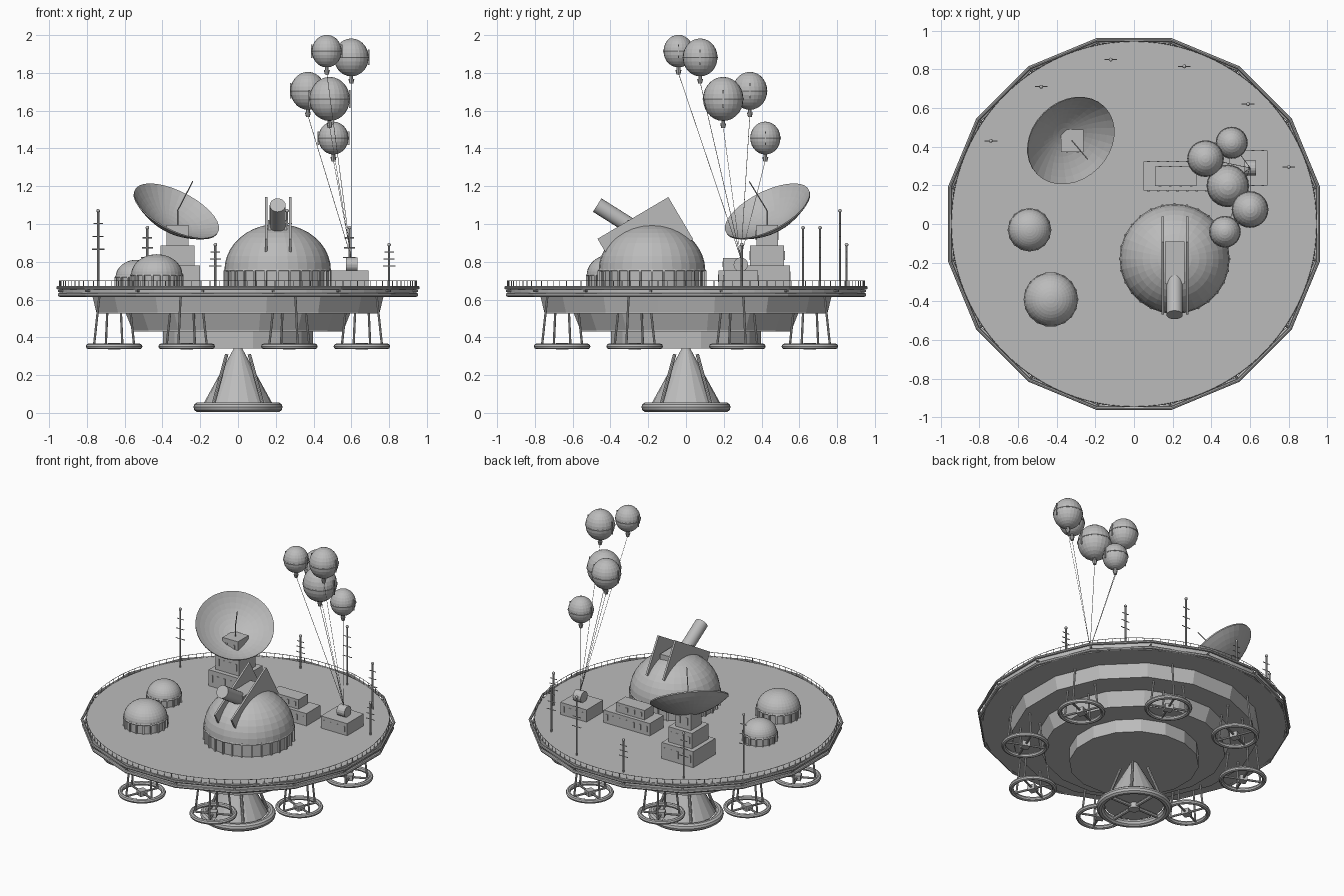
import bpy, bmesh, math
from mathutils import Vector, Matrix, Euler

if bpy.data.objects.get("Cube"):
    bpy.data.objects.remove(bpy.data.objects["Cube"])

grey = bpy.data.materials.new("plain_grey")
grey.use_nodes = True
grey.diffuse_color = (0.5, 0.5, 0.5, 1)
grey.node_tree.nodes["Principled BSDF"].inputs["Base Color"].default_value = (0.5, 0.5, 0.5, 1)
TAU = math.tau


class Part:
    """Collects several primitives into one named mesh object."""

    def __init__(self, name):
        self.name, self.bm = name, bmesh.new()

    def box(self, center, size, rot=(0, 0, 0)):
        m = Matrix.Translation(center) @ Euler(rot).to_matrix().to_4x4() @ Matrix.Diagonal((*size, 1))
        bmesh.ops.create_cube(self.bm, size=1, matrix=m)

    def rod(self, a, b, r1, r2=None, seg=8):
        a, b = Vector(a), Vector(b)
        m = Matrix.Translation((a + b) / 2) @ (b - a).to_track_quat('Z', 'Y').to_matrix().to_4x4()
        bmesh.ops.create_cone(self.bm, cap_ends=True, segments=seg, radius1=r1,
                              radius2=r1 if r2 is None else r2, depth=(b - a).length, matrix=m)

    def ball(self, center, r, seg=24, rings=12, stretch=1):
        m = Matrix.Translation(center) @ Matrix.Diagonal((1, 1, stretch, 1))
        bmesh.ops.create_uvsphere(self.bm, u_segments=seg, v_segments=rings, radius=r, matrix=m)

    def spin(self, profile, center=(0, 0, 0), seg=16, phase=0, closed=False, matrix=None):
        """Revolves (radius, height) points round the vertical axis."""
        m = matrix or Matrix.Translation(center)
        rows = []
        for k in range(seg):
            a = TAU * (k + phase) / seg
            rows.append([self.bm.verts.new(m @ Vector((r * math.cos(a), r * math.sin(a), z)))
                         for r, z in profile])
        n = len(profile)
        for k in range(seg):
            p, q = rows[k], rows[(k + 1) % seg]
            for i in range(n if closed else n - 1):
                j = (i + 1) % n
                self.bm.faces.new((p[i], q[i], q[j], p[j]))

    def ring(self, center, major, minor, seg=32, sides=8, phase=0):
        prof = [(major + minor * math.cos(TAU * i / sides), minor * math.sin(TAU * i / sides))
                for i in range(sides)]
        self.spin(prof, center, seg, phase, True)

    def done(self, smooth=False):
        bmesh.ops.remove_doubles(self.bm, verts=self.bm.verts, dist=1e-6)
        bmesh.ops.recalc_face_normals(self.bm, faces=self.bm.faces)
        me = bpy.data.meshes.new(self.name)
        self.bm.to_mesh(me)
        self.bm.free()
        me.materials.append(grey)
        ob = bpy.data.objects.new(self.name, me)
        bpy.context.collection.objects.link(ob)
        if smooth:
            bpy.ops.object.select_all(action='DESELECT')
            ob.select_set(True)
            bpy.context.view_layer.objects.active = ob
            bpy.ops.object.shade_smooth_by_angle(angle=math.radians(35))


def polar(r, a, z):
    return Vector((r * math.cos(a), r * math.sin(a), z))


# Main deck, rim rings and stepped hull
p = Part("deck")
p.rod((0, 0, 0.615), (0, 0, 0.67), 0.945, seg=64)
p.done()
p = Part("rim_rings")
p.ring((0, 0, 0.663), 0.972, 0.009, 16, 8, 0.5)
p.ring((0, 0, 0.625), 0.962, 0.011, 16, 8, 0.5)
for k in range(16):
    a = TAU * (k + 0.5) / 16
    p.rod(polar(0.93, a, 0.645), polar(0.97, a, 0.645), 0.006)
p.done()
for name, low, high, z0, z1 in (("upper_tier", 0.765, 0.785, 0.525, 0.615),
                                ("middle_tier", 0.57, 0.605, 0.43, 0.525),
                                ("lower_tier", 0.405, 0.405, 0.34, 0.43)):
    p = Part(name)
    p.spin([(0, z0), (low, z0), (low, z0 + 0.008), (high, z1), (0, z1)], seg=16, phase=0.5)
    p.done()

# Safety railing
p = Part("railing")
p.ring((0, 0, 0.7), 0.945, 0.002, 96, 4)
for k in range(120):
    a = TAU * k / 120
    p.rod(polar(0.945, a, 0.67), polar(0.945, a, 0.7), 0.002, seg=4)
p.done()

# Central thruster cone with base ring and struts
p = Part("thruster_cone")
p.rod((0, 0, 0.045), (0, 0, 0.345), 0.185, 0.02, 20)
p.done()
p = Part("thruster_ring")
p.ring((0, 0, 0.03), 0.21, 0.026, 32, 10)
p.rod((0, 0, 0.01), (0, 0, 0.05), 0.035, seg=12)
for sx in (-1, 1):
    p.rod((sx * 0.2, 0, 0.03), (0, 0, 0.03), 0.012)
    p.rod((0, sx * 0.2, 0.03), (0, 0, 0.03), 0.012)
    for sy in (-1, 1):
        p.rod((sx * 0.13, sy * 0.13, 0.05), (sx * 0.06, sy * 0.06, 0.31), 0.009)
p.done(True)

# Eight lift fans under the hull
for k in range(8):
    a = TAU * (k + 0.5) / 8
    c = polar(0.71, a, 0.352)
    p = Part("lift_fan_%d" % (k + 1))
    p.ring(c, 0.135, 0.015, 28, 8)
    p.box(c, (0.05, 0.05, 0.035), (0, 0, a))
    for i in range(4):
        b = a + TAU * i / 4
        p.rod(c, c + polar(0.135, b, 0), 0.007)
        p.rod(c + polar(0.115, b, 0.005), c + polar(0.085, b, 0.262), 0.0065)
    p.done(True)


# Domes on ribbed drums
def dome(name, x, y, r, drum_top, top, ribs):
    base = Part(name + "_drum")
    base.rod((x, y, 0.67), (x, y, drum_top), r * 0.98, seg=ribs)
    base.ring((x, y, drum_top), r * 0.985, 0.007, ribs, 6)
    for i in range(ribs):
        a = TAU * i / ribs
        base.box(Vector((x, y, 0)) + polar(r, a, (0.67 + drum_top) / 2),
                 (0.012, 0.01, drum_top - 0.67), (0, 0, a))
    base.done()
    shell = Part(name)
    h = top - drum_top
    shell.spin([(r * math.cos(t * TAU / 40), h * math.sin(t * TAU / 40)) for t in range(11)],
               (x, y, drum_top), 32)
    shell.done()


dome("observatory_dome", 0.21, -0.18, 0.282, 0.755, 1.0, 28)
dome("small_dome", -0.54, -0.03, 0.107, 0.72, 0.81, 16)
dome("medium_dome", -0.43, -0.39, 0.136, 0.73, 0.84, 18)

# Observatory shutter plates and telescope
p = Part("shutter_plates")
for x in (0.149, 0.276):
    p.box((x, -0.215, 0.92), (0.012, 0.435, 0.26), (math.radians(30.5), 0, 0))
p.done()
p = Part("telescope")
p.box((0.21, -0.2, 0.96), (0.1, 0.22, 0.12))
p.rod((0.21, -0.2, 0.93), (0.21, -0.47, 1.1), 0.042, seg=20)
p.done(True)


# Stacked buildings with window strips
def building(name, x, y, levels):
    b = Part(name)
    z = 0.67
    for dx, w, d, top in levels:
        b.box((x + dx, y, (z + top) / 2), (w, d, top - z))
        n = max(2, int(w / 0.045))
        for i in range(n):
            wx = x + dx + (i - (n - 1) / 2) * w / n
            b.box((wx, y, (z + top) / 2), (0.014, d + 0.006, (top - z) * 0.45))
        z = top
    b.done()


building("dish_tower", -0.32, 0.43, ((0, 0.24, 0.24, 0.78), (0, 0.18, 0.18, 0.885),
                                     (0, 0.116, 0.116, 0.995)))
building("deck_house", 0.225, 0.247, ((0, 0.35, 0.15, 0.755), (-0.01, 0.215, 0.1, 0.82)))
building("winch_house", 0.59, 0.29, ((0, 0.2, 0.18, 0.753),))
p = Part("winch_drum")
p.rod((0.572, 0.29, 0.785), (0.632, 0.29, 0.785), 0.038, seg=16)
p.done()

# Tilted dish with feed antenna
normal = Vector((0.415, -0.415, 0.81)).normalized()
tilt = Matrix.Translation((-0.325, 0.43, 1.07)) @ normal.to_track_quat('Z', 'Y').to_matrix().to_4x4()
bowl = [(0.247 * t / 8, 0.095 * ((t / 8) ** 2 - 1)) for t in range(9)]
p = Part("dish")
p.spin(bowl + [(r, z - 0.008) for r, z in reversed(bowl)], seg=32, matrix=tilt)
p.done()
p = Part("dish_feed")
p.rod((-0.32, 0.43, 0.99), (-0.32, 0.43, 1.07), 0.004)
p.rod((-0.32, 0.43, 1.07), (-0.24, 0.335, 1.225), 0.003)
p.done()

# Radio masts with crossbars
for k, (x, y, top) in enumerate(((-0.74, 0.43, 1.07), (-0.48, 0.71, 0.98), (-0.12, 0.85, 0.89),
                                 (0.26, 0.815, 1.07), (0.59, 0.62, 0.98), (0.8, 0.295, 0.89))):
    p = Part("mast_%d" % (k + 1))
    p.rod((x, y, 0.67), (x, y, top), 0.006)
    p.ball((x, y, top), 0.01, 10, 6)
    for i in range(3):
        z = top - (top - 0.67) * (0.17 + 0.17 * i)
        w = 0.025 + 0.004 * i
        p.rod((x - w, y, z), (x + w, y, z), 0.003, seg=6)
    p.done()

# Tethered balloons
for k, (x, y, z, r) in enumerate(((0.47, -0.04, 1.915, 0.079), (0.6, 0.075, 1.882, 0.092),
                                  (0.37, 0.338, 1.705, 0.092), (0.485, 0.197, 1.662, 0.107),
                                  (0.505, 0.42, 1.455, 0.08))):
    p = Part("balloon_%d" % (k + 1))
    p.ball((x, y, z), r, 24, 14, 1.09)
    p.ring((x, y, z), r, 0.003, 24, 6)
    for s in (-1, 1):
        p.box((x + s * r, y, z), (0.008, 0.006, r * 0.9))
    foot = z - r * 1.09
    p.rod((x, y, foot - 0.014), (x, y, foot + 0.006), 0.01, seg=8)
    p.rod((x, y, foot - 0.038), (x, y, foot - 0.014), 0.01, 0.016, 8)
    p.done()
    p = Part("tether_%d" % (k + 1))
    p.rod((x, y, foot - 0.03), (0.6, 0.29, 0.82), 0.0015, seg=4)
    p.done()
